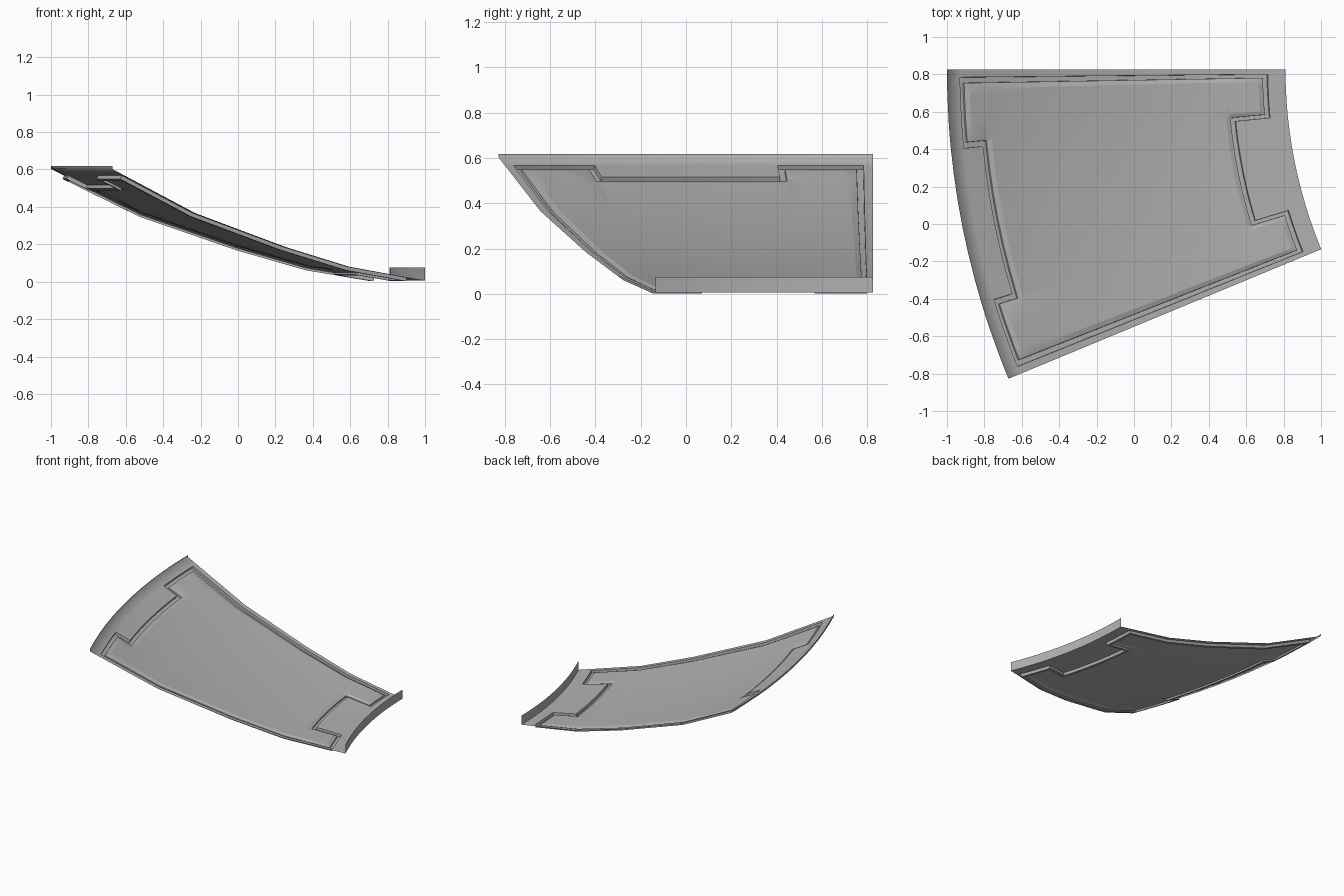
import bpy, bmesh
from math import radians, sin, cos, hypot

if "Cube" in bpy.data.objects:
    bpy.data.objects.remove(bpy.data.objects["Cube"], do_unlink=True)

# One grey finish for the whole pressing
grey = bpy.data.materials.new("panel grey")
grey.use_nodes = True
colour = (0.45, 0.45, 0.45, 1)
grey.diffuse_color = colour
grey.node_tree.nodes["Principled BSDF"].inputs["Base Color"].default_value = colour

# The panel is a sector revolved about a vertical axis
AXIS_X, AXIS_Y, SWEEP = 3.32, 0.826, radians(22.5)
R_IN, R_OUT = 2.51, 4.32
PROFILE = [(R_IN, 0.006), (2.95, 0.08), (3.32, 0.186), (3.84, 0.366), (R_OUT, 0.602)]
INNER_LIP_TOP, OUTER_LIP_TOP = 0.075, 0.618
# Channel section: distance in from its outer edge, height
CHANNEL = [(0, 0), (0.001, -0.02), (0.024, -0.02), (0.025, -0.008), (0.05, 0)]
ANGLE_SCALE = 3.4

# Channel outline: box with a recess at each end
BOX_R = (2.605, 4.25)
RECESS_R = (2.79, 4.147)
BOX_A = (radians(0.56), SWEEP - radians(0.56))
RECESS_A = (radians(5.69), SWEEP - radians(5.69))


def interpolate(points, x):
    if x <= points[0][0]:
        return points[0][1]
    for (x0, y0), (x1, y1) in zip(points, points[1:]):
        if x <= x1:
            return y0 + (y1 - y0) * (x - x0) / (x1 - x0)
    return points[-1][1]


def inset(r, a):
    """Distance inside the channel outline."""
    box = min(r - BOX_R[0], BOX_R[1] - r,
              (a - BOX_A[0]) * ANGLE_SCALE, (BOX_A[1] - a) * ANGLE_SCALE)
    side = max(RECESS_A[0] - a, a - RECESS_A[1]) * ANGLE_SCALE
    return min(box, max(r - RECESS_R[0], side), max(RECESS_R[1] - r, side))


def place(r, a, z):
    return (AXIS_X - r * cos(a), AXIS_Y - r * sin(a), z)


def panel_point(r, a):
    """Point on the panel, pressed along the surface normal."""
    depth = interpolate(CHANNEL, inset(r, a))
    step = 0.05
    slope = (interpolate(PROFILE, r + step) - interpolate(PROFILE, r - step)) / (2 * step)
    unit = depth / hypot(slope, 1)
    return place(r - slope * unit, a, interpolate(PROFILE, r) + unit)


def unique(values):
    result = []
    for v in sorted(values):
        if not result or v - result[-1] > 1e-5:
            result.append(v)
    return result


def sheet(name, rows):
    """Join rows of points into a smooth sheet."""
    bm = bmesh.new()
    grid = [[bm.verts.new(p) for p in row] for row in rows]
    for low, high in zip(grid, grid[1:]):
        for i in range(len(low) - 1):
            bm.faces.new((low[i], high[i], high[i + 1], low[i + 1]))
    mesh = bpy.data.meshes.new(name)
    bm.to_mesh(mesh)
    bm.free()
    mesh.materials.append(grey)
    obj = bpy.data.objects.new(name, mesh)
    bpy.context.collection.objects.link(obj)
    bpy.ops.object.select_all(action='DESELECT')
    obj.select_set(True)
    bpy.context.view_layer.objects.active = obj
    bpy.ops.object.shade_smooth_by_angle(angle=radians(15))
    return obj


# Grid lines follow every bend of the channel
SEGMENTS = 12
radii = [r for r, z in PROFILE]
angles = [SWEEP * i / SEGMENTS for i in range(SEGMENTS + 1)]
for d, h in CHANNEL:
    radii += [BOX_R[0] + d, RECESS_R[0] + d, BOX_R[1] - d, RECESS_R[1] - d]
    t = d / ANGLE_SCALE
    angles += [BOX_A[0] + t, BOX_A[1] - t, RECESS_A[0] - t, RECESS_A[1] + t]
radii, angles = unique(radii), unique(angles)

# Curved panel with its pressed channel and turned-up outer rim
panel = sheet("curved_panel", [
    [place(R_OUT, a, OUTER_LIP_TOP)] + [panel_point(r, a) for r in reversed(radii)]
    for a in angles])

# The outer rim blends softly into the panel
RIM_Z = PROFILE[-1][1]
for edge in panel.data.edges:
    if all(abs(panel.data.vertices[v].co.z - RIM_Z) < 1e-4 for v in edge.vertices):
        edge.use_edge_sharp = False

# Upright lip along the inner arc
sheet("inner_lip", [[place(R_IN, a, z) for a in angles]
                    for z in (PROFILE[0][1], INNER_LIP_TOP)])
